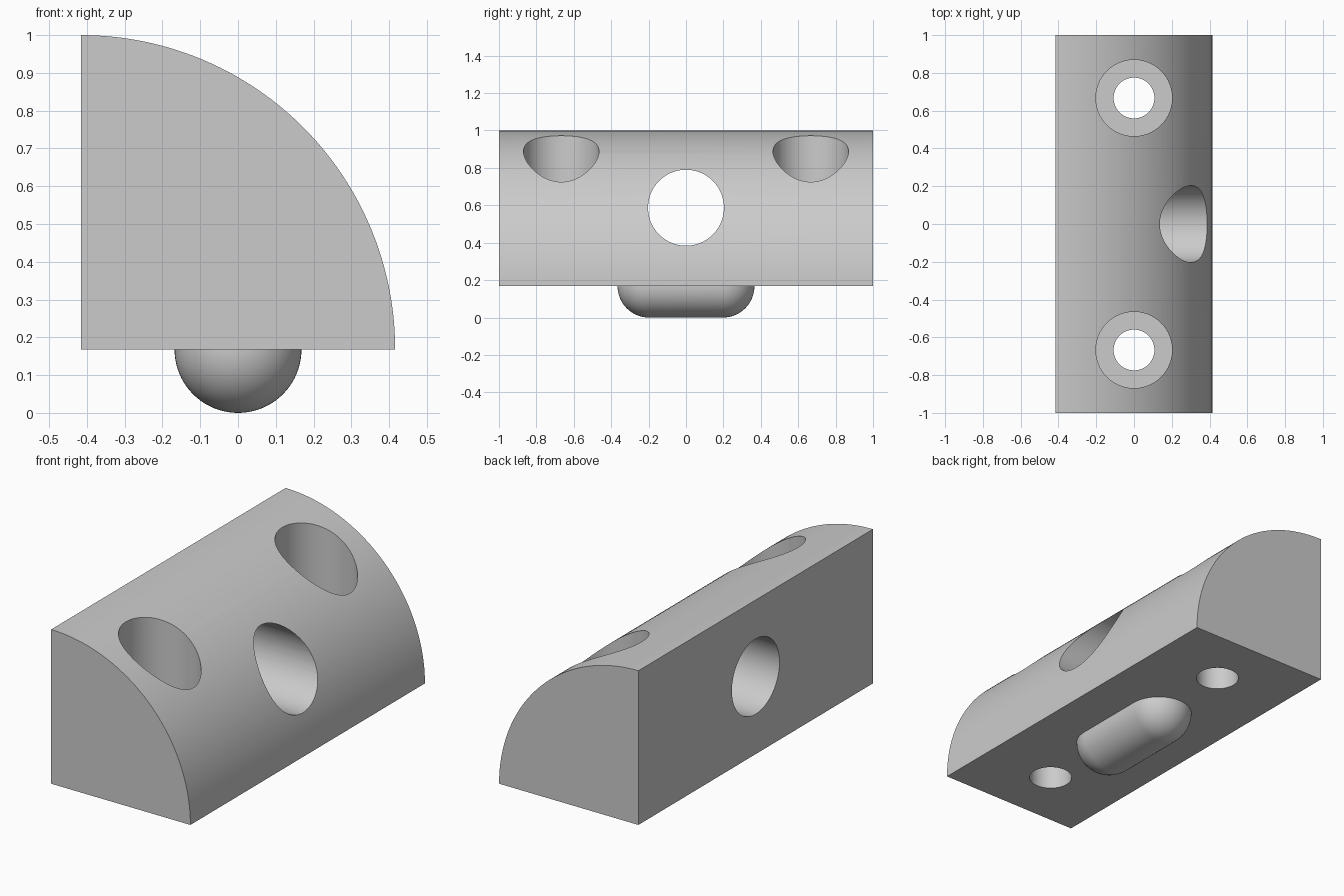
import bpy, bmesh
from math import sin, cos, pi, radians
from mathutils import Vector, Matrix

if "Cube" in bpy.data.objects:
    bpy.data.objects.remove(bpy.data.objects["Cube"], do_unlink=True)

grey = bpy.data.materials.new("plain grey")
grey.use_nodes = True
COLOR = (0.6, 0.6, 0.6, 1)
grey.diffuse_color = COLOR
grey.node_tree.nodes["Principled BSDF"].inputs["Base Color"].default_value = COLOR

HALF = 0.416        # half the block width
BASE = 0.168        # underside of the block
RADIUS = 2 * HALF   # radius of the quarter round
PEG_R = BASE        # radius of the locating peg
PEG_Y = 0.198       # centre of the peg's rounded ends
SCREW_Y = 0.667


def make_object(name, bm):
    bmesh.ops.recalc_face_normals(bm, faces=bm.faces)
    mesh = bpy.data.meshes.new(name)
    bm.to_mesh(mesh)
    bm.free()
    obj = bpy.data.objects.new(name, mesh)
    bpy.context.collection.objects.link(obj)
    mesh.materials.append(grey)
    return obj


def select_only(obj):
    bpy.ops.object.select_all(action='DESELECT')
    obj.select_set(True)
    bpy.context.view_layer.objects.active = obj


def drill(target, radius, depth, centre, axis='Z'):
    """Cut a round hole, centred at the given point, through the target."""
    bm = bmesh.new()
    turn = Matrix.Rotation(radians(90), 4, 'Y') if axis == 'X' else Matrix()
    bmesh.ops.create_cone(bm, cap_ends=True, segments=80, radius1=radius, radius2=radius,
                          depth=depth, matrix=Matrix.Translation(centre) @ turn)
    cutter = make_object("hole_cutter", bm)
    cutter.hide_render = True
    mod = target.modifiers.new("hole", 'BOOLEAN')
    mod.operation = 'DIFFERENCE'
    mod.solver = 'EXACT'
    mod.object = cutter
    select_only(target)
    bpy.ops.object.modifier_apply(modifier=mod.name)
    bpy.data.objects.remove(cutter, do_unlink=True)


# Quarter-round block, extruded along its length
bm = bmesh.new()
steps = 48
outline = [(-HALF, BASE)]
for i in range(steps + 1):
    a = pi / 2 * i / steps
    outline.append((-HALF + RADIUS * cos(a), BASE + RADIUS * sin(a)))
face = bm.faces.new([bm.verts.new((x, -1, z)) for x, z in outline])
ext = bmesh.ops.extrude_face_region(bm, geom=[face])
bmesh.ops.translate(bm, vec=(0, 2, 0),
                    verts=[v for v in ext["geom"] if isinstance(v, bmesh.types.BMVert)])
block = make_object("quarter_round_block", bm)

# Counterbored screw holes and the cross hole
FLOOR = 0.376
for y in (-SCREW_Y, SCREW_Y):
    drill(block, 0.108, 3, (0, y, 0.5))
    drill(block, 0.202, 1, (0, y, FLOOR + 0.5))
drill(block, 0.203, 2, (0, 0, 0.587), 'X')
select_only(block)
bpy.ops.object.shade_smooth_by_angle(angle=radians(30))

# Locating peg: lower half of a capsule lying along the block
bm = bmesh.new()
arc = [pi / 2 * i / 16 for i in range(17)]
profile = [(PEG_Y + PEG_R * cos(a), PEG_R * sin(a)) for a in arc]
profile += [(-y, r) for y, r in reversed(profile)]
verts = [bm.verts.new((r, y, BASE)) for y, r in profile]
edges = [bm.edges.new(pair) for pair in zip(verts, verts[1:])]
bmesh.ops.spin(bm, geom=verts + edges, cent=(0, 0, BASE), axis=(0, 1, 0),
               angle=pi, steps=40)
bmesh.ops.remove_doubles(bm, verts=bm.verts, dist=0.0005)
if min(v.co.z for v in bm.verts) > BASE - 0.01:
    bmesh.ops.scale(bm, vec=(1, 1, -1), verts=bm.verts,
                    space=Matrix.Translation((0, 0, -BASE)))
bmesh.ops.holes_fill(bm, edges=[e for e in bm.edges if e.is_boundary], sides=0)
peg = make_object("locating_peg", bm)
select_only(peg)
bpy.ops.object.shade_smooth_by_angle(angle=radians(30))
